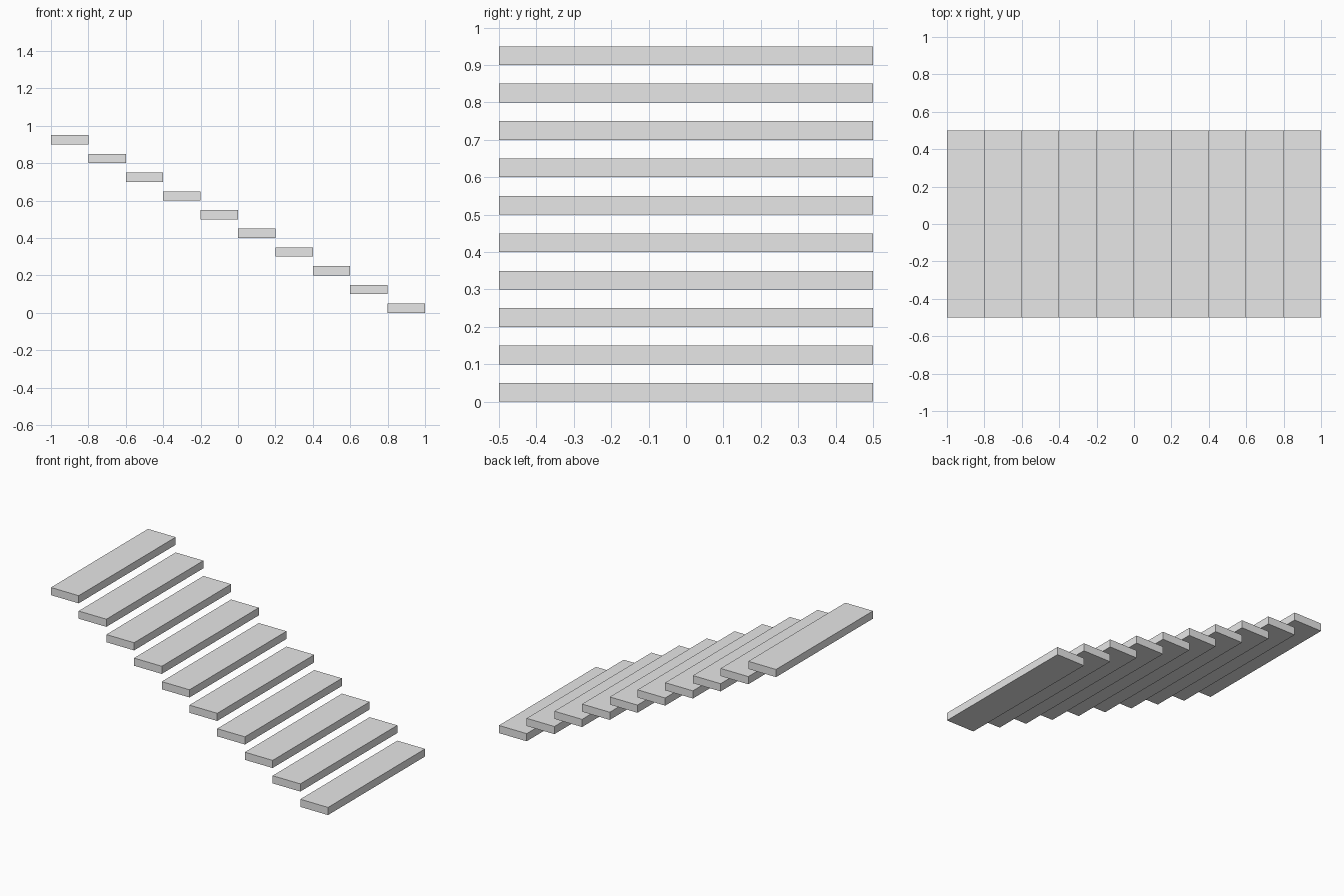
import bpy

if "Cube" in bpy.data.objects:
    bpy.data.objects.remove(bpy.data.objects["Cube"])

STEPS = 10
RUN, RISE = 0.2, 0.1            # spacing between treads
THICK, WIDTH = 0.05, 1.0        # tread slab size

grey = bpy.data.materials.new("light_grey")
grey.diffuse_color = (0.8, 0.8, 0.8, 1)
grey.use_nodes = True
grey.node_tree.nodes["Principled BSDF"].inputs["Base Color"].default_value = grey.diffuse_color


def tread(i):
    """One floating slab, counted from the lowest step at the +x end."""
    x = 1.0 - RUN * (i + 0.5)
    z = RISE * i + THICK / 2
    bpy.ops.mesh.primitive_cube_add(size=1, location=(x, 0, z))
    ob = bpy.context.object
    ob.name = f"stair_tread_{i + 1}"
    ob.scale = (RUN, WIDTH, THICK)
    bpy.ops.object.transform_apply(location=False, rotation=False, scale=True)
    ob.data.materials.append(grey)


# Straight flight of open treads
for i in range(STEPS):
    tread(i)
